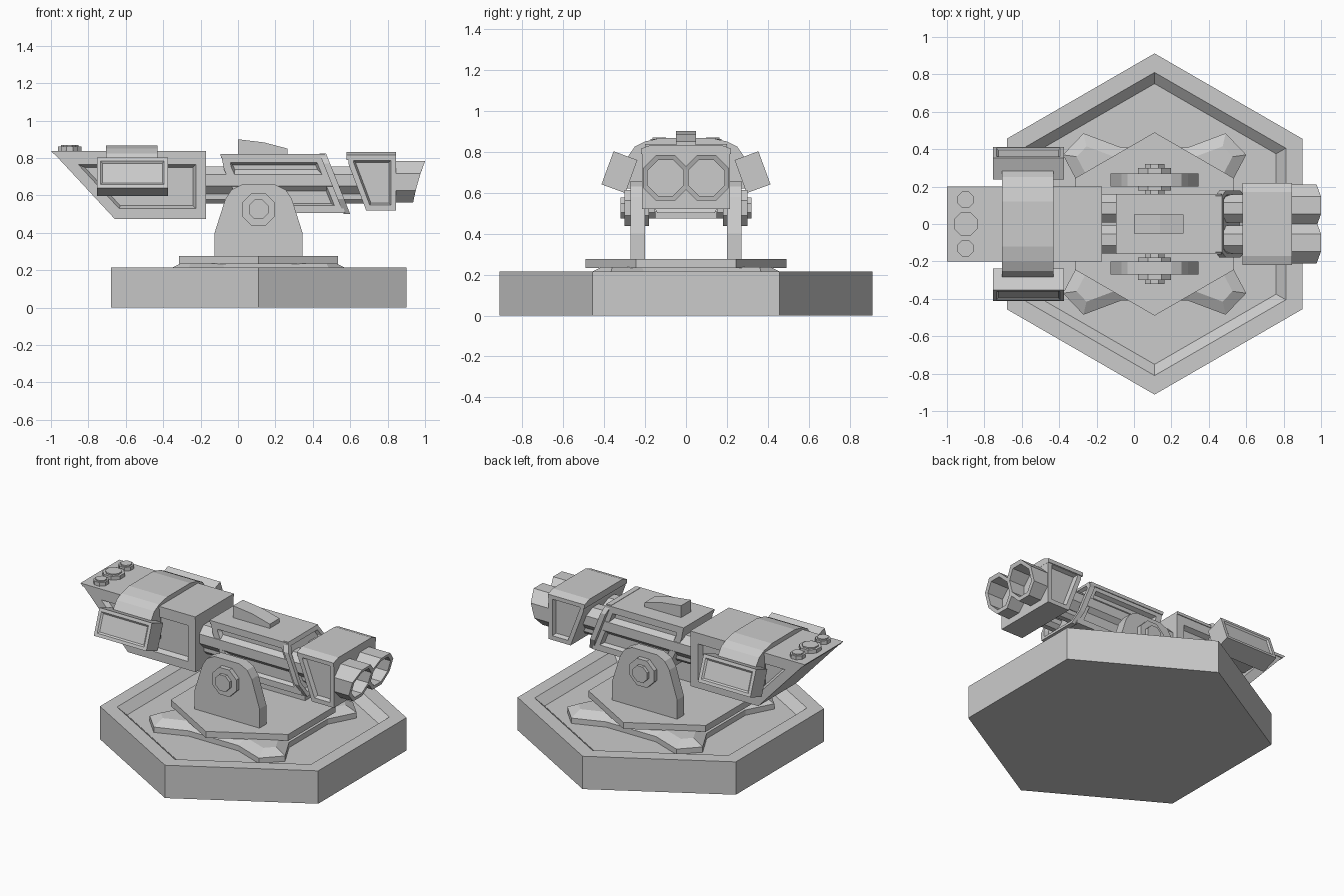
import bpy, bmesh, math
from mathutils import Matrix, Vector

if "Cube" in bpy.data.objects:
    bpy.data.objects.remove(bpy.data.objects["Cube"])

CX = 0.11  # turntable centre


def finish(name, bm):
    me = bpy.data.meshes.new(name)
    bm.to_mesh(me)
    bm.free()
    ob = bpy.data.objects.new(name, me)
    bpy.context.collection.objects.link(ob)
    return ob


def prism(name, pts, axis, a, b, insets=(), faces="both", matrix=None):
    """Extrude a 2D profile along an axis; inset cap faces by (thickness, depth)."""
    place = {"x": lambda p, t: (t, p[0], p[1]),
             "y": lambda p, t: (p[0], t, p[1]),
             "z": lambda p, t: (p[0], p[1], t)}[axis]
    bm = bmesh.new()
    lo = [bm.verts.new(place(p, a)) for p in pts]
    hi = [bm.verts.new(place(p, b)) for p in pts]
    n = len(pts)
    caps = [bm.faces.new(lo), bm.faces.new(hi)]
    for i in range(n):
        bm.faces.new((lo[i], lo[(i + 1) % n], hi[(i + 1) % n], hi[i]))
    bmesh.ops.recalc_face_normals(bm, faces=bm.faces)
    if faces == "top":
        caps = caps[1:]
    for thick, depth in insets:
        bmesh.ops.inset_individual(bm, faces=caps, thickness=thick, depth=depth,
                                   use_even_offset=True)
    if matrix:
        bm.transform(matrix)
    return finish(name, bm)


def ngon(cx, cy, r, n, start=0.0):
    return [(cx + r * math.cos(start + i * math.tau / n),
             cy + r * math.sin(start + i * math.tau / n)) for i in range(n)]


def rect(x0, x1, y0, y1):
    return [(x0, y0), (x1, y0), (x1, y1), (x0, y1)]


OCT = math.pi / 8

# Hexagonal base with recessed floor
prism("base", ngon(CX, 0, 0.912, 6, math.pi / 2), "z", 0, 0.215,
      [(0.088, 0), (0.052, -0.05)], "top")

# Four-legged turntable foot with sloped edges
quad = [(0.40, 0.20), (0.49, 0.37), (0.38, 0.485), (0.18, 0.41)]
outline = quad + [(-x, y) for x, y in reversed(quad)]
outline += [(-x, -y) for x, y in outline]
prism("turntable_foot", [(CX + x, y) for x, y in outline], "z", 0.16, 0.2,
      [(0.06, 0.036)], "top")
prism("turntable_plate", ngon(CX, 0, 0.49, 6, math.pi / 2), "z", 0.233, 0.275)

# Yoke plates and pivot bolts
half = [(0.235, 0.275), (0.235, 0.4), (0.178, 0.58), (0.145, 0.63), (0.09, 0.657)]
yoke = [(CX + x, z) for x, z in half] + [(CX - x, z) for x, z in reversed(half)]
for s, side in ((-1, "front"), (1, "back")):
    prism(f"yoke_{side}", yoke, "y", s * 0.2, s * 0.27)
    prism(f"pivot_washer_{side}", ngon(CX, 0.525, 0.095, 8, OCT), "y", s * 0.18, s * 0.3)
    prism(f"pivot_bolt_{side}", ngon(CX, 0.525, 0.056, 8, OCT), "y", s * 0.15, s * 0.32)

# Central housing, its slanted front collar and sight fin
prism("housing", [(-0.09, 0.815), (0.45, 0.815), (0.575, 0.505), (0.03, 0.505), (-0.075, 0.74)],
      "y", -0.155, 0.155, [(0.04, 0), (0.012, -0.025)])
prism("housing_top", [(-0.095, 0.822), (0.465, 0.822), (0.475, 0.8), (-0.09, 0.8)],
      "y", -0.16, 0.16)


def collar():
    sec = [(-0.15, 0.825), (0.15, 0.825), (0.18, 0.77), (0.18, 0.58), (0.14, 0.5),
           (-0.14, 0.5), (-0.18, 0.58), (-0.18, 0.77)]
    ob = prism("housing_collar", sec, "x", 0.0, 0.035, [(0.025, 0), (0.01, -0.025)], "top")
    for v in ob.data.vertices:
        v.co.x += 0.435 + (0.825 - v.co.z) * 0.4
    return ob


collar()
prism("sight_fin", [(0, 0.815), (0, 0.9), (0.14, 0.883), (0.265, 0.85), (0.265, 0.815)],
      "y", -0.05, 0.05)

# Muzzle block with framed side panels
prism("muzzle_block", [(0.59, 0.815), (0.845, 0.815), (0.845, 0.52), (0.685, 0.52), (0.59, 0.77)],
      "y", -0.215, 0.215, [(0.028, 0), (0.01, -0.025)])
prism("muzzle_cap", [(-0.22, 0.79), (0.22, 0.79), (0.22, 0.815), (0.17, 0.833), (-0.17, 0.833),
                     (-0.22, 0.815)], "x", 0.58, 0.846)

# Twin barrels, lower tubes and hollow slanted muzzles
for s, side in ((-1, "front"), (1, "back")):
    prism(f"barrel_{side}", ngon(s * 0.083, 0.68, 0.08, 8, OCT), "x", -0.25, 0.75)
    prism(f"lower_tube_{side}", ngon(s * 0.07, 0.595, 0.043, 8, OCT), "x", -0.25, 0.75)
    bm = bmesh.new()
    rings = []
    for r, mouth in ((0.12, False), (0.12, True), (0.095, True), (0.095, False)):
        ring = []
        for y, z in ngon(s * 0.1, 0.672, r, 8, OCT):
            t = (z - 0.672) / 0.111
            x = 0.962 + 0.032 * t + 0.006 * t * t if mouth else (0.82 if r > 0.1 else 0.86)
            ring.append(bm.verts.new((x, y, z)))
        rings.append(ring)
    for r0, r1 in zip(rings, rings[1:]):
        for i in range(8):
            j = (i + 1) % 8
            bm.faces.new((r0[i], r0[j], r1[j], r1[i]))
    bm.faces.new(rings[0])
    bm.faces.new(rings[-1])
    bmesh.ops.recalc_face_normals(bm, faces=bm.faces)
    finish(f"muzzle_{side}", bm)

# Rear wedge housing with lip
prism("rear_housing", [(-0.98, 0.82), (-0.17, 0.82), (-0.17, 0.475), (-0.66, 0.475)],
      "y", -0.195, 0.195, [(0.055, 0), (0.015, -0.03)])
prism("rear_lip", [(-1.0, 0.838), (-0.17, 0.838), (-0.17, 0.82), (-0.985, 0.82)],
      "y", -0.2, 0.2)

# Cap bolts on the rear deck
for y, r in ((-0.13, 0.047), (0, 0.068), (0.13, 0.047)):
    prism("deck_bolt", ngon(-0.9, y, r, 8, OCT), "z", 0.83, 0.862)
    prism("deck_bolt_head", ngon(-0.9, y, r * 0.75, 8, OCT), "z", 0.86, 0.87)

# Saddle strap over the rear housing
arch = [(0.285, 0.74), (0.285, 0.775), (0.25, 0.825), (0.2, 0.85), (0.12, 0.868)]
inner = [(0.19, 0.81), (0.19, 0.7)]
prism("saddle", arch + [(-y, z) for y, z in reversed(arch)]
      + [(-y, z) for y, z in reversed(inner)] + inner, "x", -0.705, -0.43)

# Tilted side pods with raised outer panels
for s, side in ((-1, "front"), (1, "back")):
    m = (Matrix.Translation((-0.565, s * 0.325, 0.7))
         @ Matrix.Rotation(s * math.radians(20), 4, "X")
         @ Matrix.Rotation(-s * math.pi / 2, 4, "X"))
    prism(f"pod_{side}", rect(-0.19, 0.19, -0.086, 0.086), "z", -0.062, 0.062,
          [(0.02, 0), (0.01, -0.008)], "top", m)
    prism(f"pod_bracket_{side}", rect(-0.7, -0.43, 0.62, 0.76), "y", s * 0.18, s * 0.29)
